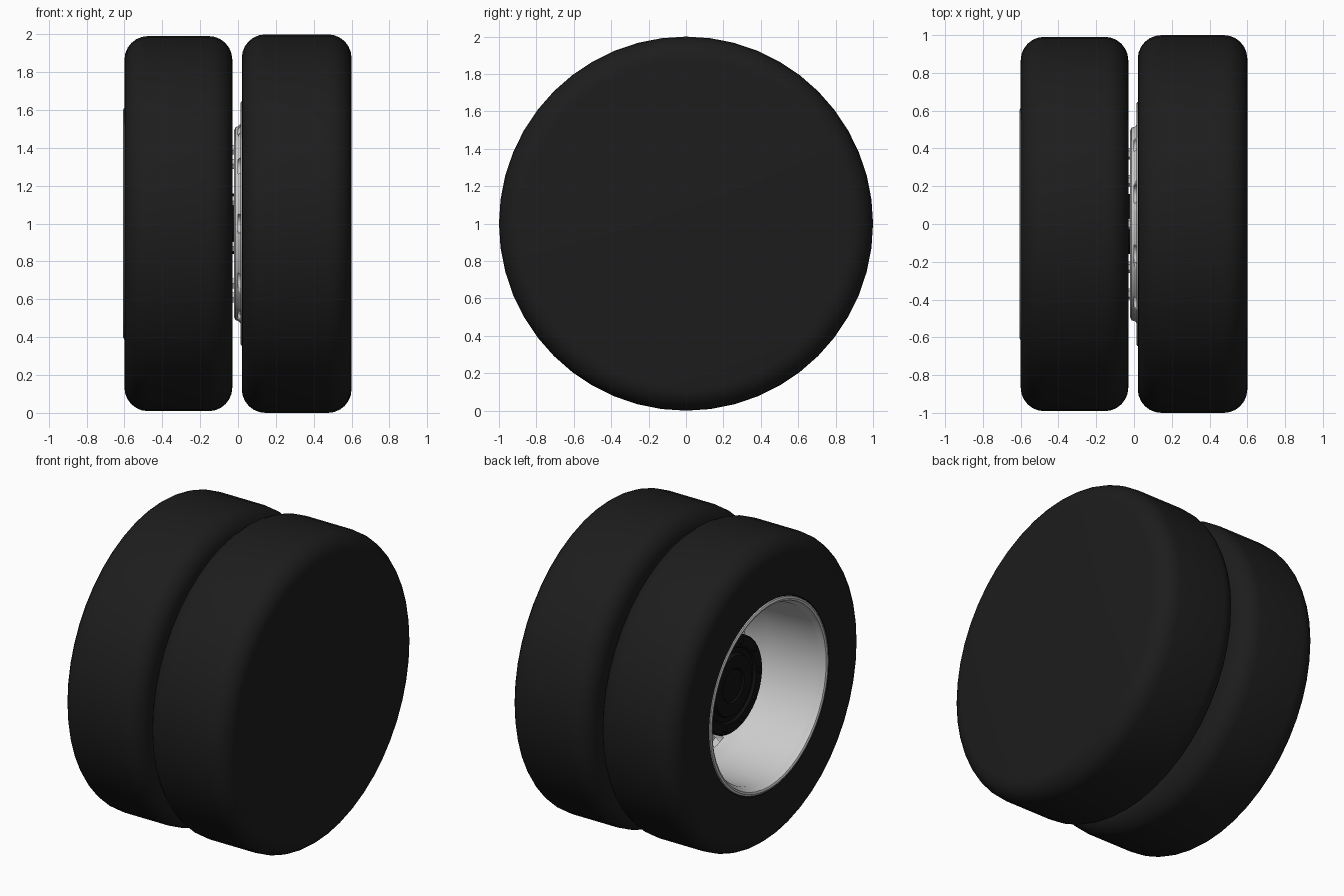
import bpy, bmesh
from math import pi, cos, sin, radians
from mathutils import Matrix

if "Cube" in bpy.data.objects:
    bpy.data.objects.remove(bpy.data.objects["Cube"])

SEG = 48
CZ = 1.0


def material(name, c):
    m = bpy.data.materials.new(name)
    m.diffuse_color = (*c, 1)
    m.use_nodes = True
    m.node_tree.nodes["Principled BSDF"].inputs["Base Color"].default_value = m.diffuse_color
    return m


rubber = material("rubber", (0.012, 0.012, 0.012))
black = material("black_paint", (0.006, 0.006, 0.006))
metal = material("bare_metal", (0.6, 0.6, 0.6))


def finish(bm, name, mat, angle=35):
    bmesh.ops.recalc_face_normals(bm, faces=bm.faces)
    me = bpy.data.meshes.new(name)
    bm.to_mesh(me)
    bm.free()
    ob = bpy.data.objects.new(name, me)
    bpy.context.collection.objects.link(ob)
    me.materials.append(mat)
    bpy.ops.object.select_all(action='DESELECT')
    ob.select_set(True)
    bpy.context.view_layer.objects.active = ob
    bpy.ops.object.shade_smooth_by_angle(angle=radians(angle))
    return ob


def lathe(name, profile, mat, closed=True):
    """Revolve (x, radius) points around the axle."""
    bm = bmesh.new()
    vs = [bm.verts.new((x, 0, r)) for x, r in profile]
    es = [bm.edges.new(p) for p in zip(vs, vs[1:])]
    if closed:
        es.append(bm.edges.new((vs[-1], vs[0])))
    bmesh.ops.spin(bm, geom=vs + es, cent=(0, 0, 0), axis=(1, 0, 0),
                   angle=2 * pi, steps=SEG, use_merge=True)
    bmesh.ops.remove_doubles(bm, verts=bm.verts, dist=1e-5)
    bmesh.ops.translate(bm, verts=bm.verts, vec=(0, 0, CZ))
    return finish(bm, name, mat)


def ring_of_pegs(name, n, dist, rad, x0, x1, sides, mat, phase=0.0):
    """Cylinders parallel to the axle, spaced around a circle."""
    bm = bmesh.new()
    for i in range(n):
        a = 2 * pi * i / n + phase
        m = (Matrix.Translation(((x0 + x1) / 2, dist * cos(a), CZ + dist * sin(a)))
             @ Matrix.Rotation(pi / 2, 4, 'Y'))
        bmesh.ops.create_cone(bm, cap_ends=True, segments=sides, radius1=rad,
                              radius2=rad, depth=abs(x1 - x0), matrix=m)
    return finish(bm, name, mat)


def cut_holes(ob, dist, rad, x0, x1):
    c = ring_of_pegs(ob.name + "_cutter", 10, dist, rad, x0, x1, 20, metal)
    c.hide_render = True
    c.hide_set(True)
    b = ob.modifiers.new("hand_holes", 'BOOLEAN')
    b.operation = 'DIFFERENCE'
    b.object = c
    b.solver = 'EXACT'


def shoulder(cx, cr, rad, a0, a1, n=6):
    """Rounded tyre corner."""
    return [(cx + rad * cos(radians(a0 + (a1 - a0) * i / n)),
             cr + rad * sin(radians(a0 + (a1 - a0) * i / n))) for i in range(n + 1)]


# Tyres: left one is open for its rim, right one has a closed outer face
lathe("left_tyre",
      [(-0.57, 0.60), (-0.60, 0.62)] + shoulder(-0.475, 0.866, 0.125, 180, 90)
      + shoulder(-0.155, 0.866, 0.125, 90, 0) + [(-0.03, 0.62), (-0.06, 0.60)], rubber)
lathe("right_tyre",
      [(0.06, 0.60), (0.02, 0.63)] + shoulder(0.145, 0.875, 0.125, 180, 90)
      + shoulder(0.475, 0.875, 0.125, 90, 0) + [(0.60, 0.0)], rubber, closed=False)

# Left rim: lip, deep barrel, cone and mounting disc
left_rim = lathe("left_rim",
                 [(-0.57, 0.615), (-0.602, 0.612), (-0.607, 0.60), (-0.602, 0.588),
                  (-0.575, 0.58), (-0.555, 0.565), (-0.21, 0.55), (-0.17, 0.525),
                  (-0.08, 0.50), (-0.06, 0.47), (-0.06, 0.15), (-0.03, 0.15),
                  (-0.03, 0.48), (-0.05, 0.52), (-0.15, 0.56), (-0.04, 0.57),
                  (-0.03, 0.615)], metal)
cut_holes(left_rim, 0.50, 0.05, -0.13, 0.0)

# Right rim: its raised disc faces the left wheel
right_rim = lathe("right_rim",
                  [(0.06, 0.645), (0.015, 0.645), (0.013, 0.62), (0.02, 0.535),
                   (0.002, 0.515), (-0.012, 0.51), (-0.02, 0.495), (-0.02, 0.15),
                   (0.06, 0.15)], metal)
cut_holes(right_rim, 0.515, 0.05, 0.0, 0.05)

# Hub seen through the left rim, with shallow concentric steps
lathe("hub",
      [(0.03, 0.0), (0.03, 0.16), (-0.06, 0.16), (-0.06, 0.31), (-0.33, 0.31),
       (-0.34, 0.30), (-0.34, 0.24), (-0.325, 0.23), (-0.325, 0.20), (-0.345, 0.19),
       (-0.345, 0.11), (-0.335, 0.10), (-0.335, 0.0)], black, closed=False)
ring_of_pegs("hub_bolts", 10, 0.27, 0.018, -0.35, -0.335, 6, black)

# Wheel nuts on both discs
ring_of_pegs("left_wheel_nuts", 10, 0.39, 0.03, -0.11, -0.055, 6, metal, pi / 10)
ring_of_pegs("right_wheel_nuts", 10, 0.39, 0.03, -0.035, -0.015, 6, metal, pi / 10)
